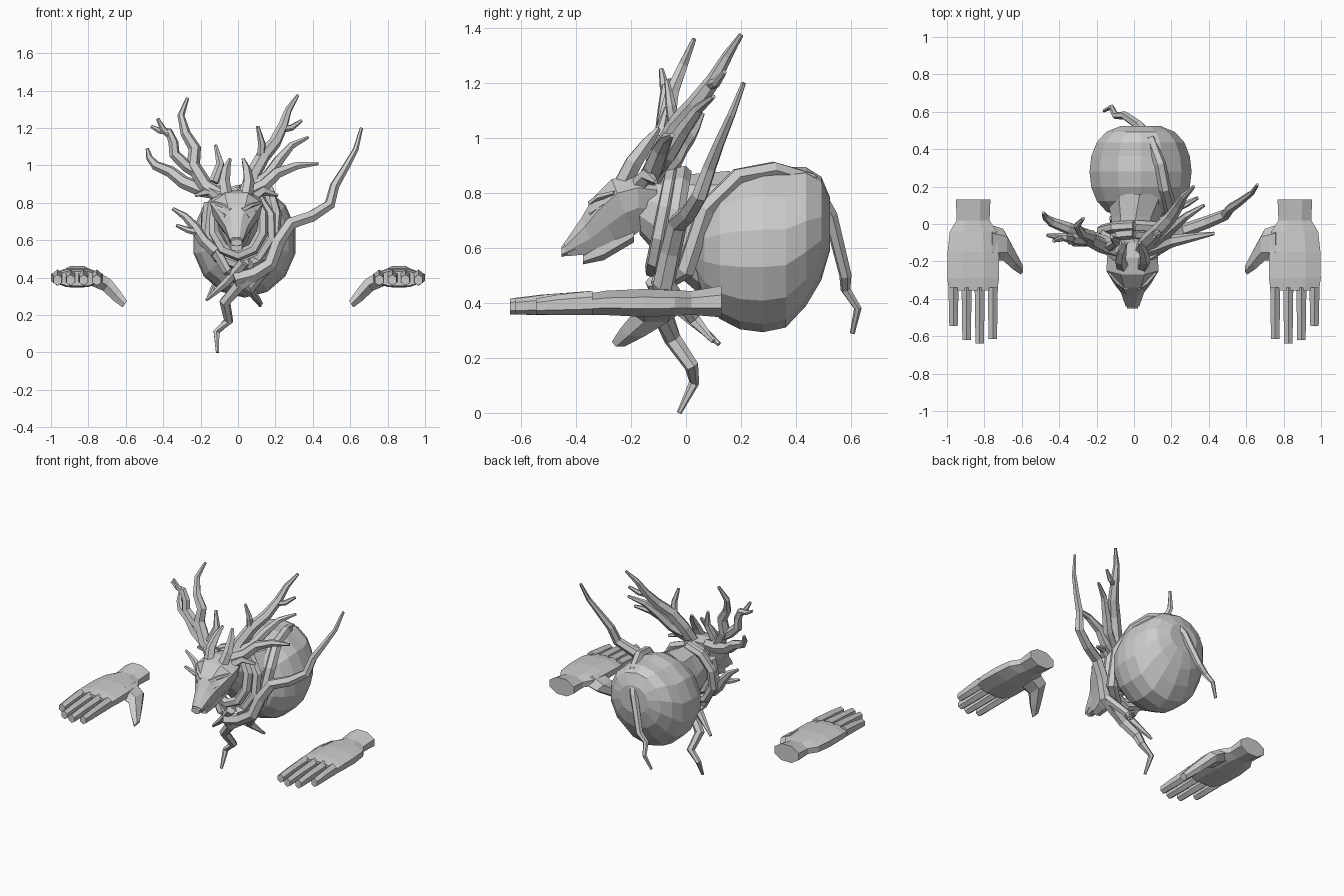
import bpy, bmesh
from math import sin, cos, pi
from mathutils import Vector


def loft(name, rings):
    """Skin a list of point rings into a capped flat-shaded mesh."""
    bm = bmesh.new()
    vs = [[bm.verts.new(p) for p in r] for r in rings]
    n = len(vs[0])
    for a, b in zip(vs, vs[1:]):
        for i in range(n):
            j = (i + 1) % n
            bm.faces.new((a[i], a[j], b[j], b[i]))
    bm.faces.new(vs[0][::-1])
    bm.faces.new(vs[-1])
    bmesh.ops.recalc_face_normals(bm, faces=bm.faces)
    me = bpy.data.meshes.new(name)
    bm.to_mesh(me)
    bm.free()
    ob = bpy.data.objects.new(name, me)
    bpy.context.collection.objects.link(ob)
    return ob


def oval(x, y, z, rx, rz, n=8):
    """Ellipse ring facing y."""
    angles = [2 * pi * (i + 0.5) / n for i in range(n)]
    return [(x + rx * cos(a), y, z + rz * sin(a)) for a in angles]


def vine(name, pts, r0, kink=0.0, r1=0.009, n=6, power=2.0):
    """Tapered faceted tube; kink adds a zigzag midpoint to every span."""
    P = [Vector(pts[0])]
    for i, (a, b) in enumerate(zip(map(Vector, pts), map(Vector, pts[1:]))):
        if kink:
            d = b - a
            side = Vector((-d.z, 0, d.x)).normalized()
            P.append((a + b) / 2 + side * kink * (-1) ** i)
        P.append(b)
    rings, u, last = [], Vector((0.3, 1, 0.2)), len(P) - 1
    for i, p in enumerate(P):
        t = (P[min(i + 1, last)] - P[max(i - 1, 0)]).normalized()
        u = (u - t * u.dot(t)).normalized()
        w = t.cross(u)
        r = r0 + (r1 - r0) * (i / last) ** power
        rings.append([p + r * (u * cos(2 * pi * k / n) + w * sin(2 * pi * k / n)) for k in range(n)])
    return loft(name, rings)


# Body: an egg with a blunt, raised rump, and a neck running forward out of it
body = []
for i in range(9):
    a = pi * (0.07 + 0.86 * i / 8)
    y, f = 0.28 - 0.25 * cos(a), sin(a)
    z = .59 + .03 * y + .5 * max(0, y - .36)
    body.append(oval(.035, y, z, .28 * f ** .62, .305 * f ** .76, 14))
loft("body", body)
loft("neck", [oval(0, -.17, .75, .10, .10, 10), oval(.0, -.07, .7, .12, .165, 10),
              oval(.01, .04, .655, .14, .215, 10), oval(.03, .16, .62, .19, .26, 10)])

# Head: each ring has a top point, a bottom point and a half width
head = []
for ty, tz, by, bz, w in [(-.10, .86, -.12, .66, .10), (-.18, .87, -.165, .665, .135),
                          (-.27, .85, -.19, .645, .14), (-.34, .78, -.25, .615, .10),
                          (-.38, .71, -.33, .58, .062), (-.445, .615, -.43, .57, .036)]:
    half = [(.45, 0), (1, .25), (.9, .6), (.5, 1)]
    outline = half + [(-s, f) for s, f in half[::-1]]
    head.append([(s * w - .008, ty + (by - ty) * f, tz + (bz - tz) * f) for s, f in outline])
loft("head", head)
loft("lower_jaw", [oval(-.008, -.19, .66, .09, .04, 6), oval(-.008, -.3, .595, .055, .04, 6),
                   oval(-.008, -.375, .56, .035, .02, 6)])
loft("nose", [oval(-.008, -.40, .615, .042, .035, 6), oval(-.008, -.452, .587, .034, .02, 6)])

# Eyes, brows, ears and crown horns, mirrored
for s, side in ((-1, "left"), (1, "right")):
    def paired(part, pts, r):
        vine(side + part, [(s * x - .008, y, z) for x, y, z in pts], r, n=5)
    paired("_eye", [(.055, -.34, .725), (.10, -.295, .76)], .018)
    paired("_brow", [(.03, -.345, .76), (.075, -.315, .785), (.125, -.26, .80)], .014)
    paired("_ear", [(.09, -.17, .83), (.14, -.14, .865), (.22, -.11, .84)], .032)
    paired("_horn", [(.05, -.235, .82), (.065, -.19, .91), (.055, -.14, .98), (.035, -.1, 1.035)], .034)

# Antlers: a zigzag beam with branches on each side
vine("left_antler_beam", [(-.06, -.15, .82), (-.24, -.08, 1.0), (-.28, -.05, 1.17), (-.27, .03, 1.36)], .042, .03)
vine("left_antler_low", [(-.08, -.13, .85), (-.29, -.05, .91), (-.44, .01, 1.0), (-.485, .06, 1.09)], .04, .012)
vine("left_antler_mid", [(-.2, -.09, .95), (-.34, -.08, 1.06), (-.37, -.07, 1.18), (-.465, -.06, 1.21)], .033, .01)
vine("left_antler_twig", [(-.355, -.07, 1.15), (-.43, -.09, 1.25)], .02, .01)
vine("left_antler_spur", [(-.13, -.12, .91), (-.12, -.07, 1.11)], .028, -.03)
vine("right_antler_beam", [(.04, -.14, .83), (.135, -.03, 1.05), (.24, .1, 1.21), (.32, .2, 1.375)], .042, .012)
vine("right_antler_low", [(.05, -.14, .85), (.21, -.09, .96), (.43, -.05, 1.01)], .04, -.015)
vine("right_antler_mid", [(.07, -.12, .88), (.22, -.01, 1.03), (.375, .1, 1.15)], .036, -.02)
vine("right_antler_spur", [(.12, -.04, 1.02), (.105, -.07, 1.21)], .024, -.015)
vine("right_antler_twig", [(.22, .08, 1.19), (.34, .14, 1.24)], .02, -.015)

# Long vines: one from the ground up past the right side, one over the back
vine("hanging_vine", [(.17, -.08, .47), (.01, -.09, .36), (-.07, -.05, .27), (-.05, .02, .17),
                      (-.115, .03, .11), (-.11, -.025, 0)], .036)
vine("rising_vine", [(-.02, -.1, .39), (.17, -.08, .47), (.28, -.03, .69), (.49, .05, .79),
                     (.57, .12, .98), (.66, .21, 1.2)], .042, -.015)
vine("back_vine", [(.06, -.1, .47), (.18, .0, .52), (.2, .07, .74), (.165, .19, .86), (.14, .32, .885),
                   (.09, .45, .85), (.03, .525, .72), (-.05, .58, .5), (-.1, .58, .45),
                   (-.12, .625, .38), (-.16, .605, .29)], .036)

# Collar vines: tilted loops around the neck
for name, rx, rz, y, z in (("collar_vine", .18, .2, -.045, .67), ("inner_collar_vine", .135, .17, -.085, .69)):
    loop = [2 * pi * i / 10 for i in range(11)]
    vine(name, [(rx * sin(a), y + .035 * cos(a), z + rz * cos(a)) for a in loop], .032, r1=.03)

# Short vines leaving the collar
vine("left_vine", [(-.15, -.06, .8), (-.17, -.08, .64), (-.06, -.1, .44), (.06, .03, .33), (.12, .12, .25)], .034)
vine("left_low_twig", [(.03, -.12, .48), (-.17, -.03, .28)], .03, .01)
vine("left_side_twig", [(-.12, -.11, .54), (-.23, -.09, .67), (-.35, -.07, .77)], .034, .01)
vine("left_side_spur", [(-.2, -.1, .64), (-.33, -.11, .68)], .02, .006)
vine("right_low_twig", [(.17, -.07, .47), (.07, .03, .34), (.125, .1, .26)], .03)

# Hands: wrist and palm, four fingers and a thumb, mirrored
for s, side in ((-1, "left"), (1, "right")):
    x = s * .86
    loft(side + "_palm", [oval(x, .13, .405, .1, .062), oval(x, .02, .4, .095, .047),
                          oval(x, -.04, .4, .135, .05), oval(x, -.15, .4, .148, .055),
                          oval(x, -.29, .4, .15, .048), oval(x, -.355, .395, .14, .042)])
    for i, tip in enumerate((-.545, -.62, -.64, -.615)):
        fx, base = s * (.965 - .07 * i), -.34
        bend = base + .62 * (tip - base)
        loft(f"{side}_finger_{i + 1}", [oval(fx, base, .4, .031, .044, 6), oval(fx, bend, .393, .028, .037, 6),
                                        oval(fx, tip, .387, .026, .029, 6)])
    # Thumb rings run inward and down from the palm edge
    thumb = []
    for tx, y, z, ry, rz in [(.78, -.10, .40, .10, .04), (.70, -.11, .36, .085, .035),
                             (.65, -.18, .305, .06, .03), (.605, -.24, .258, .03, .02)]:
        angles = [k * pi / 3 for k in range(6)]
        thumb.append([(s * (tx - .7 * rz * sin(a)), y + ry * cos(a), z + rz * sin(a)) for a in angles])
    loft(side + "_thumb", thumb)
